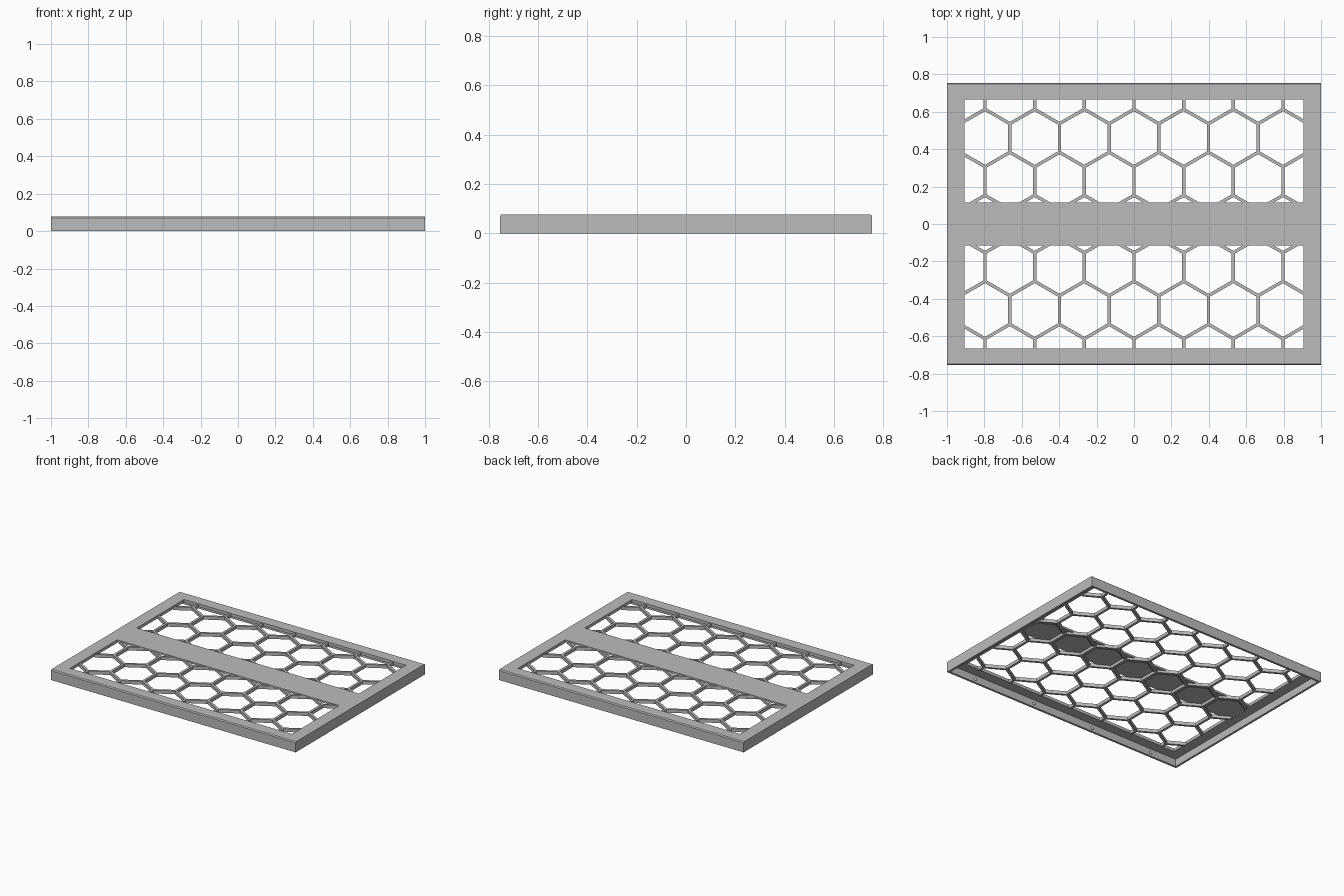
import bpy, bmesh, math
from mathutils import Vector

cube = bpy.data.objects.get("Cube")
if cube:
    bpy.data.objects.remove(cube, do_unlink=True)

grey = bpy.data.materials.new("matte_grey")
grey.use_nodes = True
COLOUR = (0.5, 0.5, 0.5, 1)
grey.diffuse_color = COLOUR
grey.node_tree.nodes["Principled BSDF"].inputs["Base Color"].default_value = COLOUR

HX, HY, TOP = 1.0, 0.755, 0.077      # outer half sizes and height
OX, OY = 0.907, 0.665                # half sizes of the opening
PITCH = 0.2655                       # honeycomb spacing
RADIUS = PITCH / math.sqrt(3)


def finish(name, bm):
    bmesh.ops.recalc_face_normals(bm, faces=bm.faces)
    mesh = bpy.data.meshes.new(name)
    bm.to_mesh(mesh)
    bm.free()
    mesh.materials.append(grey)
    obj = bpy.data.objects.new(name, mesh)
    bpy.context.collection.objects.link(obj)
    return obj


def extrude_up(bm, height):
    """Turn the flat faces into a closed slab."""
    res = bmesh.ops.extrude_face_region(bm, geom=bm.faces[:], use_keep_orig=True)
    verts = [v for v in res["geom"] if isinstance(v, bmesh.types.BMVert)]
    bmesh.ops.translate(bm, verts=verts, vec=(0, 0, height))


def hexagon(bm, x, y, r, z):
    pts = [(x + r * math.sin(i * math.pi / 3), y + r * math.cos(i * math.pi / 3), z)
           for i in range(6)]
    bm.faces.new([bm.verts.new(p) for p in reversed(pts)])


def hollow(bm, width):
    """Keep only a rim of the given width on each face."""
    cells = bm.faces[:]
    bmesh.ops.inset_individual(bm, faces=cells, thickness=width)
    bmesh.ops.delete(bm, geom=cells, context="FACES")


# Frame: an L-shaped section swept around the rectangle
WALL, FLANGE = 0.016, 0.055
CH = 0.007
profile = [(HX, HY, 0), (HX, HY, TOP - CH), (HX, HY - CH, TOP), (OX, OY, TOP),
           (OX, OY, FLANGE), (HX - WALL, HY - WALL, FLANGE), (HX - WALL, HY - WALL, 0)]
bm = bmesh.new()
loops = [[bm.verts.new((sx * x, sy * y, z)) for x, y, z in profile]
         for sx, sy in ((1, 1), (-1, 1), (-1, -1), (1, -1))]
for a, b in zip(loops, loops[1:] + loops[:1]):
    for i in range(len(profile)):
        j = (i + 1) % len(profile)
        bm.faces.new((a[i], a[j], b[j], b[i]))
finish("outer_frame", bm)

# Plain band across the middle
bm = bmesh.new()
bmesh.ops.create_cube(bm, size=1)
for v in bm.verts:
    v.co = Vector((v.co.x * 2 * (OX + 0.005), v.co.y * 0.23, TOP - 0.007 + v.co.z * 0.014))
finish("middle_band", bm)

# Honeycomb mesh trimmed to the opening
bm = bmesh.new()
for row in range(-4, 5):
    for col in range(-5, 6):
        hexagon(bm, (col + 0.5 * (row % 2)) * PITCH, row * 1.5 * RADIUS, RADIUS, 0.047)
bmesh.ops.remove_doubles(bm, verts=bm.verts, dist=0.001)
hollow(bm, 0.01)
for point in ((OX, 0, 0), (-OX, 0, 0), (0, OY, 0), (0, -OY, 0)):
    bmesh.ops.bisect_plane(bm, geom=bm.verts[:] + bm.edges[:] + bm.faces[:],
                           plane_co=point, plane_no=point, clear_outer=True)
extrude_up(bm, 0.024)
finish("honeycomb_mesh", bm)

# Smaller hexagonal ribs beneath the band
bm = bmesh.new()
for col in range(-3, 4):
    hexagon(bm, col * PITCH, 0, 0.136, 0.047)
hollow(bm, 0.01)
extrude_up(bm, 0.018)
finish("band_ribs", bm)

# Small snap bumps on the inside of the long walls
bm = bmesh.new()
for side in (-1, 1):
    for x in (-0.765, -0.255, 0.255, 0.765):
        new = bmesh.ops.create_uvsphere(bm, u_segments=12, v_segments=8, radius=0.012)
        for v in new["verts"]:
            v.co = Vector((x + v.co.x, side * (HY - WALL) + v.co.y * 0.7, 0.026 + v.co.z))
bumps = finish("snap_bumps", bm)
for poly in bumps.data.polygons:
    poly.use_smooth = True
